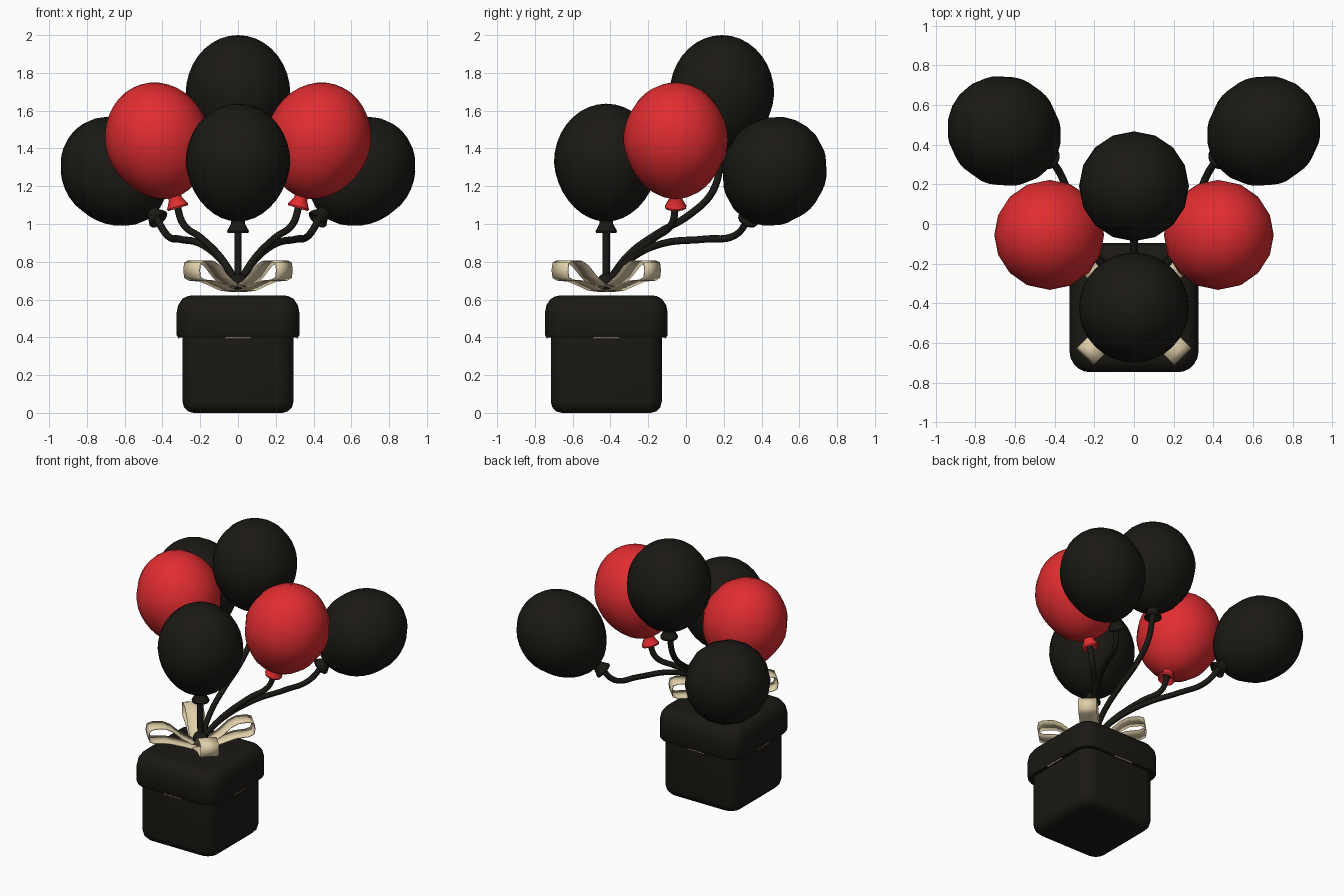
import bpy, bmesh, math
from mathutils import Vector

if "Cube" in bpy.data.objects:
    bpy.data.objects.remove(bpy.data.objects["Cube"])

CY = -0.422  # box centre in y


def material(name, rgb):
    m = bpy.data.materials.new(name)
    m.diffuse_color = (*rgb, 1)
    m.use_nodes = True
    m.node_tree.nodes["Principled BSDF"].inputs["Base Color"].default_value = m.diffuse_color
    return m


BLACK = material("black", (0.011, 0.0095, 0.007))
RED = material("red", (0.75, 0.026, 0.03))
BEIGE = material("beige", (0.75, 0.63, 0.4))


def finish(bm, name, mat, angle=None):
    bmesh.ops.remove_doubles(bm, verts=bm.verts, dist=1e-5)
    bmesh.ops.recalc_face_normals(bm, faces=bm.faces)
    me = bpy.data.meshes.new(name)
    bm.to_mesh(me)
    bm.free()
    me.materials.append(mat)
    ob = bpy.data.objects.new(name, me)
    bpy.context.collection.objects.link(ob)
    if angle:
        bpy.ops.object.select_all(action='DESELECT')
        bpy.context.view_layer.objects.active = ob
        ob.select_set(True)
        bpy.ops.object.shade_smooth_by_angle(angle=math.radians(angle))
    return ob


def bridge(bm, rings, caps=False):
    rows = [[bm.verts.new(p) for p in r] for r in rings]
    for a, b in zip(rows, rows[1:]):
        for i in range(len(a)):
            j = (i + 1) % len(a)
            bm.faces.new((a[i], a[j], b[j], b[i]))
    if caps:
        bm.faces.new(rows[0])
        bm.faces.new(rows[-1])


def lathe(name, profile, segs, mat, centre, axis, angle):
    bm = bmesh.new()
    bridge(bm, [[(r * math.cos(2 * math.pi * i / segs), r * math.sin(2 * math.pi * i / segs), t)
                 for i in range(segs)] for r, t in profile])
    ob = finish(bm, name, mat, angle)
    ob.rotation_mode = 'QUATERNION'
    ob.rotation_quaternion = Vector((0, 0, 1)).rotation_difference(axis)
    ob.location = centre
    return ob


def rounded_stack(name, rows, mat):
    # rows of (half size, corner radius, z)
    bm = bmesh.new()
    rings = []
    for h, r, z in rows:
        ring = []
        for k, (sx, sy) in enumerate(((1, 1), (-1, 1), (-1, -1), (1, -1))):
            for s in range(6):
                a = math.pi / 2 * (k + s / 5)
                ring.append((sx * (h - r) + r * math.cos(a),
                             CY + sy * (h - r) + r * math.sin(a), z))
        rings.append(ring)
    bridge(bm, rings, caps=True)
    return finish(bm, name, mat, 40)


def balloon(name, centre, axis, mat, segs, path):
    centre, axis = Vector(centre), Vector(axis).normalized()
    n = 18
    body = []
    for i in range(n + 1):
        th = math.pi * i / n
        c = math.cos(th)
        body.append((max(0, 0.277 * math.sin(th) * (1 - 0.08 * max(0, -c))), 0.312 * c))
    lathe(name + "_balloon", body, segs, mat, centre, axis, 60)
    # flared lip
    lip = [(0.0, -0.30), (0.036, -0.305), (0.036, -0.322), (0.058, -0.362),
           (0.055, -0.372), (0.042, -0.368), (0.025, -0.345), (0.0, -0.345)]
    lathe(name + "_lip", lip, 14, mat, centre, axis, 40)
    # string
    pts = [Vector((0, CY, 0.68))] + [Vector(p) for p in path] + [centre - axis * 0.335]
    cu = bpy.data.curves.new(name + "_string", 'CURVE')
    cu.dimensions = '3D'
    cu.bevel_depth = 0.019
    cu.bevel_resolution = 2
    cu.use_fill_caps = True
    cu.resolution_u = 6
    sp = cu.splines.new('BEZIER')
    sp.bezier_points.add(len(pts) - 1)
    for bp, p in zip(sp.bezier_points, pts):
        bp.co = p
        bp.handle_left_type = bp.handle_right_type = 'AUTO'
    cu.materials.append(BLACK)
    bpy.context.collection.objects.link(bpy.data.objects.new(name + "_string", cu))


# gift box
rounded_stack("box_body", [(0.235, 0.05, 0), (0.265, 0.07, 0.008), (0.286, 0.085, 0.03),
                           (0.294, 0.09, 0.06), (0.294, 0.09, 0.5)], BLACK)
rounded_stack("box_lid", [(0.285, 0.085, 0.405), (0.305, 0.09, 0.398), (0.318, 0.1, 0.4),
                          (0.325, 0.105, 0.412), (0.325, 0.105, 0.53), (0.317, 0.1, 0.57),
                          (0.295, 0.09, 0.603), (0.27, 0.075, 0.617), (0.245, 0.06, 0.622)], BLACK)

# ribbon ends showing under the lid rim
for k in range(4):
    bm = bmesh.new()
    bmesh.ops.create_cube(bm, size=1)
    bmesh.ops.scale(bm, vec=(0.008, 0.14, 0.03), verts=bm.verts)
    bmesh.ops.translate(bm, vec=(0.313, 0, 0.409), verts=bm.verts)
    ob = finish(bm, f"ribbon_end_{k}", BEIGE)
    ob.location.y = CY
    ob.rotation_euler.z = k * math.pi / 2

# bow loops on the diagonals
loop = [(0.0, 0.64), (0.08, 0.648), (0.16, 0.675), (0.23, 0.695), (0.31, 0.70), (0.343, 0.715),
        (0.35, 0.755), (0.343, 0.795), (0.31, 0.808), (0.24, 0.805), (0.19, 0.78), (0.13, 0.725),
        (0.07, 0.685), (0.0, 0.665)]
for k in range(4):
    bm = bmesh.new()
    pairs = [[bm.verts.new((r, s * 0.06, z)) for s in (-1, 1)] for r, z in loop]
    for a, b in zip(pairs, pairs[1:]):
        bm.faces.new((a[0], a[1], b[1], b[0]))
    ob = finish(bm, f"bow_loop_{k}", BEIGE, 30)
    ob.location.y = CY
    ob.rotation_euler.z = math.pi / 4 + k * math.pi / 2
    ob.modifiers.new("thickness", 'SOLIDIFY').thickness = 0.006

# knot gathering the strings
lathe("string_knot", [(0.05 * math.sin(math.pi * i / 8), 0.05 * math.cos(math.pi * i / 8))
                      for i in range(9)], 16, BLACK, (0, CY, 0.69), Vector((0, 0, 1)), 60)

# balloons
balloon("front", (0, CY, 1.325), (0, 0, 1), BLACK, 32, [(0, CY, 0.85)])
balloon("top", (0, 0.19, 1.688), (0, 0, 1), BLACK, 16,
        [(0, -0.3, 0.84), (0, -0.15, 0.95), (0, 0.02, 1.05), (0, 0.14, 1.17)])
for s, side in ((-1, "left"), (1, "right")):
    balloon("red_" + side, (s * 0.424, -0.055, 1.44), (s * 0.3, 0, 1), RED, 16,
            [(s * 0.09, -0.3, 0.82), (s * 0.2, -0.16, 0.93), (s * 0.29, -0.075, 1.0)])
    balloon("back_" + side, (s * 0.65, 0.465, 1.275), (s * 0.22, 0.13, 0.24), BLACK, 16,
            [(s * 0.09, -0.3, 0.81), (s * 0.2, -0.13, 0.895), (s * 0.31, 0.1, 0.92),
             (s * 0.375, 0.26, 0.94)])
